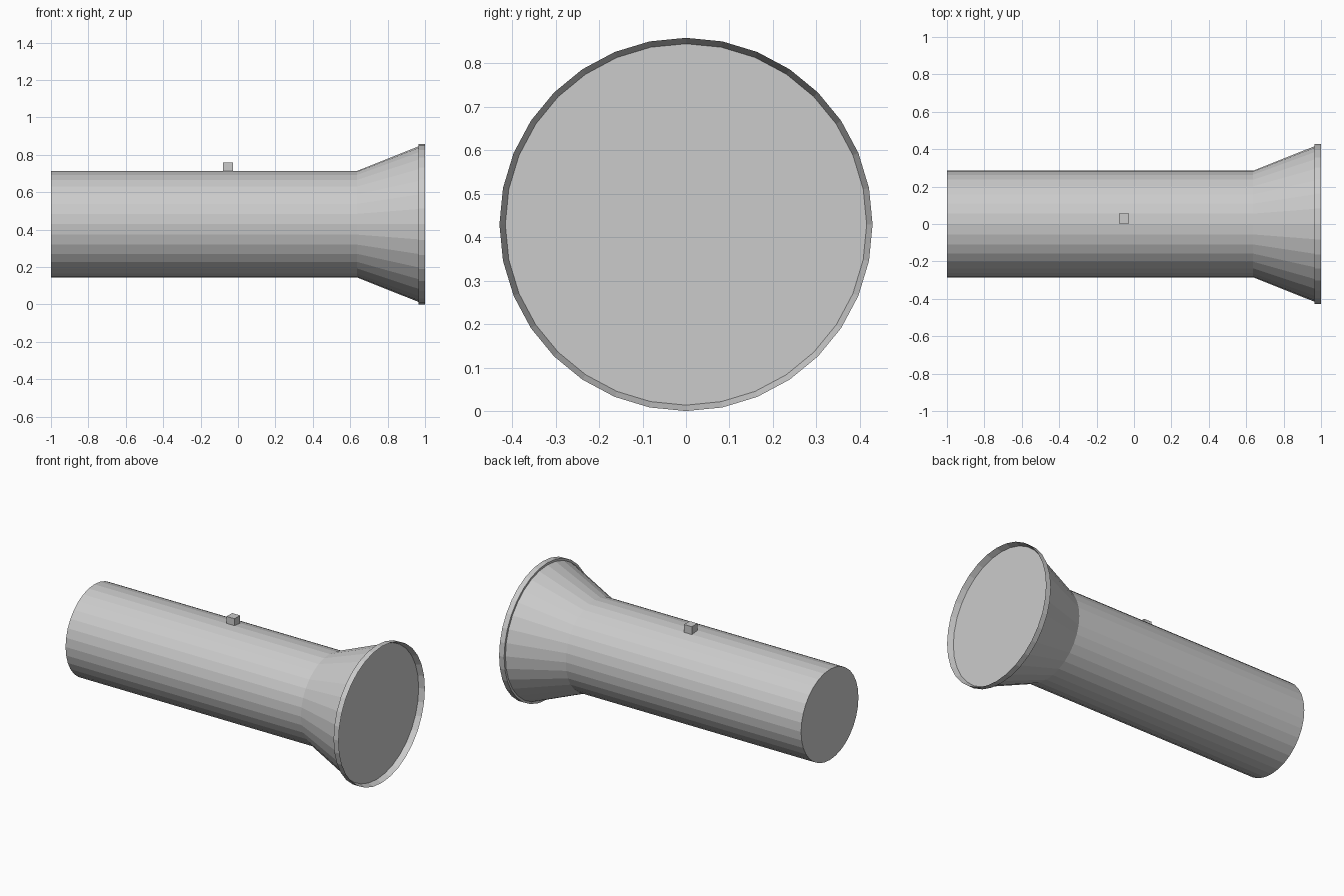
import bpy, bmesh
from math import sin, cos, tau

if "Cube" in bpy.data.objects:
    bpy.data.objects.remove(bpy.data.objects["Cube"])

SIDES = 32
AXIS_Z = 0.429


def lathe(name, profile, closed=False):
    """Revolve (x, radius) points around the torch axis; open profiles get end caps."""
    bm = bmesh.new()
    rings = [[bm.verts.new((x, r * sin(tau * i / SIDES), AXIS_Z + r * cos(tau * i / SIDES)))
              for i in range(SIDES)] for x, r in profile]
    pairs = list(zip(rings, rings[1:]))
    if closed:
        pairs.append((rings[-1], rings[0]))
    else:
        bm.faces.new(rings[0])
        bm.faces.new(rings[-1])
    for a, b in pairs:
        for i in range(SIDES):
            j = (i + 1) % SIDES
            bm.faces.new((a[i], a[j], b[j], b[i]))
    return finish(name, bm)


def finish(name, bm):
    bmesh.ops.recalc_face_normals(bm, faces=bm.faces)
    mesh = bpy.data.meshes.new(name)
    bm.to_mesh(mesh)
    bm.free()
    obj = bpy.data.objects.new(name, mesh)
    bpy.context.collection.objects.link(obj)
    return obj


# Handle tube flaring into the lamp head, closed by the flat lens
lathe("torch_body", [(-1, 0.285), (0.637, 0.285), (0.966, 0.416)])

# Thin rim around the lens, with a bevelled inner wall
lathe("lens_rim", [(0.965, 0.415), (0.965, 0.429), (1, 0.429)], closed=True)

# Small square switch on top of the handle
bm = bmesh.new()
bmesh.ops.create_cube(bm, size=0.055)
switch = finish("switch", bm)
switch.location = (-0.053, 0.029, 0.73)
